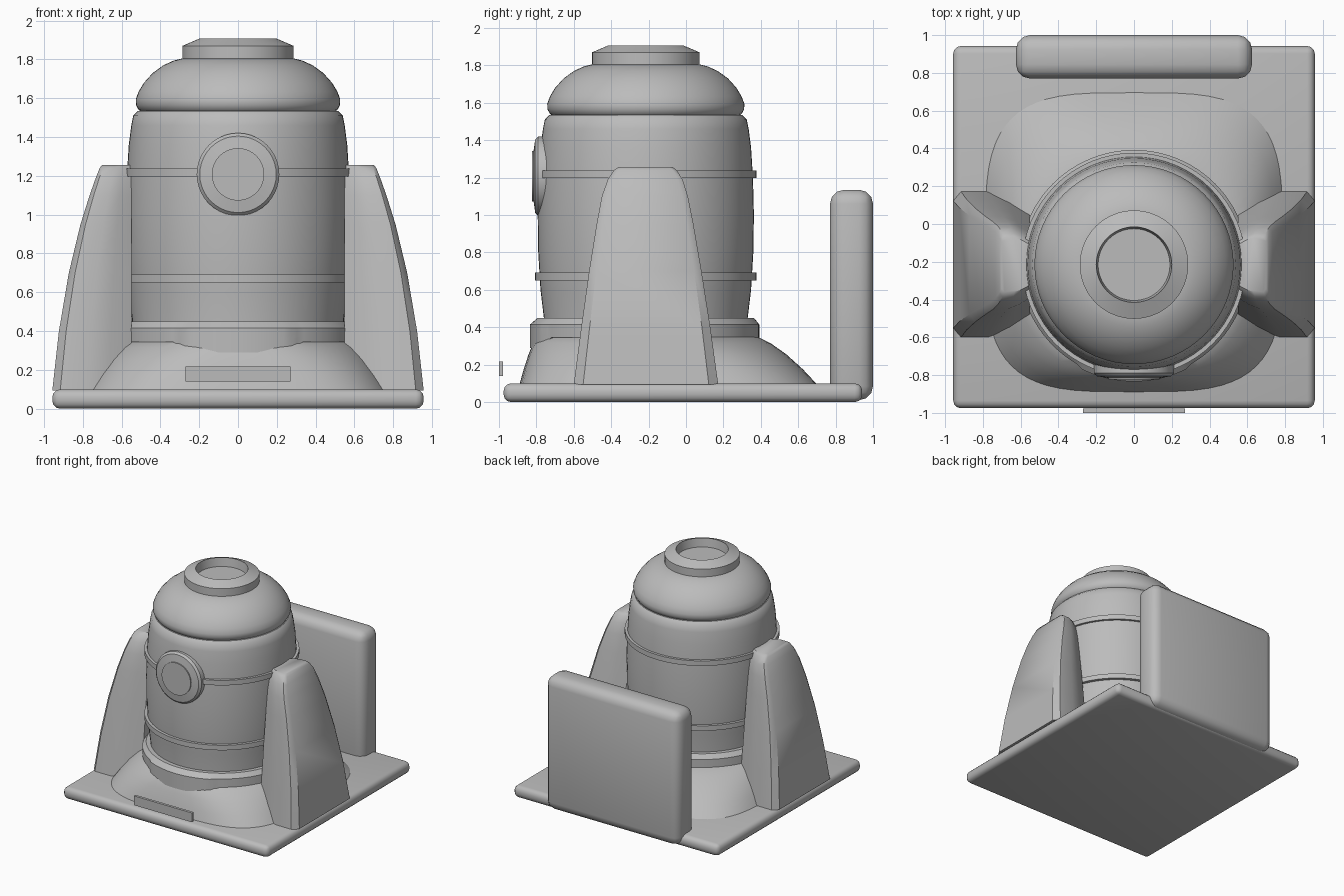
import bpy, bmesh, math
from mathutils import Vector

if "Cube" in bpy.data.objects:
    bpy.data.objects.remove(bpy.data.objects["Cube"])

CY = -0.215  # y of the body axis

grey = bpy.data.materials.new("plain_grey")
grey.diffuse_color = (0.5, 0.5, 0.5, 1)
grey.use_nodes = True
grey.node_tree.nodes["Principled BSDF"].inputs["Base Color"].default_value = grey.diffuse_color


def loft(name, rings, angle=35, cap=True):
    """Skin a list of equally long point rings."""
    bm = bmesh.new()
    loops = [[bm.verts.new(p) for p in ring] for ring in rings]
    n = len(loops[0])
    for a, b in zip(loops, loops[1:]):
        for i in range(n):
            j = (i + 1) % n
            bm.faces.new((a[i], a[j], b[j], b[i]))
    if cap:
        bm.faces.new(loops[0])
        bm.faces.new(loops[-1])
    bmesh.ops.recalc_face_normals(bm, faces=bm.faces)
    mesh = bpy.data.meshes.new(name)
    bm.to_mesh(mesh)
    bm.free()
    return finish(name, mesh, angle)


def finish(name, mesh, angle=35):
    ob = bpy.data.objects.new(name, mesh)
    bpy.context.collection.objects.link(ob)
    mesh.materials.append(grey)
    if angle:
        bpy.ops.object.select_all(action='DESELECT')
        ob.select_set(True)
        bpy.context.view_layer.objects.active = ob
        bpy.ops.object.shade_smooth_by_angle(angle=math.radians(angle))
    return ob


def circle(r, z, n=64):
    return [(r * math.cos(t), CY + r * math.sin(t), z)
            for t in (2 * math.pi * i / n for i in range(n))]


def lathe(name, profile, n=64, angle=35, cap=True):
    return loft(name, [circle(r, z, n) for r, z in profile], angle, cap)


def box(name, lo, hi, bevel=0, segments=3):
    lo, hi = Vector(lo), Vector(hi)
    bm = bmesh.new()
    bmesh.ops.create_cube(bm, size=1)
    for v in bm.verts:
        v.co = (lo + hi) / 2 + v.co * (hi - lo)
    if bevel:
        bmesh.ops.bevel(bm, geom=bm.edges[:], offset=bevel, segments=segments,
                        profile=0.5, affect='EDGES')
    mesh = bpy.data.meshes.new(name)
    bm.to_mesh(mesh)
    bm.free()
    return finish(name, mesh, 35 if bevel else 0)


# Platform, name plate and upright slab
box("base_plate", (-0.957, -0.975, 0), (0.957, 0.942, 0.1), 0.04)
box("front_plate", (-0.27, -1.0, 0.14), (0.27, -0.978, 0.218))
box("back_slab", (-0.625, 0.77, 0.01), (0.625, 1.0, 1.135), 0.075)


# Skirt blending a rounded square into a circle
def skirt_ring(f, z, n=64):
    ring = []
    for i, (x, y, _) in enumerate(circle(0.575, z, n)):
        t = 2 * math.pi * i / n
        c, s = math.cos(t), math.sin(t)
        sx = 0.79 * math.copysign(abs(c) ** 0.55, c)
        sy = -0.095 + 0.795 * math.copysign(abs(s) ** 0.55, s)
        ring.append((x + (sx - x) * f, y + (sy - y) * f, z))
    return ring


loft("skirt", [skirt_ring(f, z) for f, z in
               ((1, 0.095), (0.78, 0.175), (0.52, 0.255), (0.27, 0.315), (0, 0.36))])

# Barrel body, raised bands and dome
lathe("body", [(0.545, 0.34), (0.545, 0.45), (0.563, 0.6), (0.575, 0.8), (0.578, 1.0),
               (0.573, 1.2), (0.563, 1.36), (0.55, 1.46), (0.54, 1.51), (0.515, 1.535)])
for name, z in (("lower_band", 0.65), ("upper_band", 1.197)):
    lathe(name, [(0.56, z), (0.592, z), (0.592, z + 0.042), (0.56, z + 0.042)])
lathe("dome", [(0.49, 1.525), (0.512, 1.54), (0.526, 1.565), (0.527, 1.595), (0.512, 1.635),
               (0.485, 1.68), (0.44, 1.73), (0.385, 1.77), (0.33, 1.795), (0.28, 1.807)])
lathe("top_cap", [(0.287, 1.79), (0.287, 1.87), (0.2, 1.907), (0.19, 1.835)], angle=20)

# Collar, dropping lower at the front
rings = [[], [], [], []]
N = 96
for i in range(N):
    t = 2 * math.pi * i / N
    c, s = math.cos(t), math.sin(t)
    drop = min(1, max(0, (0.34 - abs(0.61 * c)) / 0.12)) if s < 0 else 0
    out = 0.607 + 0.012 * (drop > 0.4)
    bottom = 0.345 - 0.055 * drop
    for ring, r, z in zip(rings, (0.54, out, out, 0.578), (bottom, bottom, 0.415, 0.45)):
        ring.append((r * c, CY + r * s, z))
rings.append([(x * 0.93, CY + (y - CY) * 0.93, z) for x, y, z in rings[-1]])
loft("collar", rings, 25)

# Round front porthole
profile = [(0.213, -0.70), (0.213, -0.79), (0.197, -0.806), (0.135, -0.815), (0.135, -0.824)]
loft("porthole", [[(r * math.cos(a), y, 1.208 + r * math.sin(a))
                   for a in (2 * math.pi * i / 40 for i in range(40))]
                  for r, y in profile], 25)

# Tapered legs: z, outer x, front y, back y
levels = [(0.095, 0.957, -0.6, 0.172), (0.4, 0.923, -0.56, 0.13), (0.7, 0.872, -0.518, 0.083),
          (0.95, 0.812, -0.478, 0.04), (1.1, 0.765, -0.45, 0.01), (1.19, 0.733, -0.418, -0.018),
          (1.24, 0.713, -0.385, -0.05), (1.257, 0.7, -0.36, -0.072)]
for side, label in ((1, "right_leg"), (-1, "left_leg")):
    rings = []
    for z, xo, y0, y1 in levels:
        xi, w, d = 0.55, xo - 0.55, y1 - y0
        half = [(xo, 0.065), (xi + w * 0.9, 0.0), (xi + w * 0.55, 0.0),
                (xi + w * 0.28, 0.05), (xi, 0.13)]
        ring = [(side * x, y0 + d * k, z) for x, k in half]
        ring += [(side * x, y1 - d * k, z) for x, k in reversed(half)]
        rings.append(ring)
    loft(label, rings, 38)
